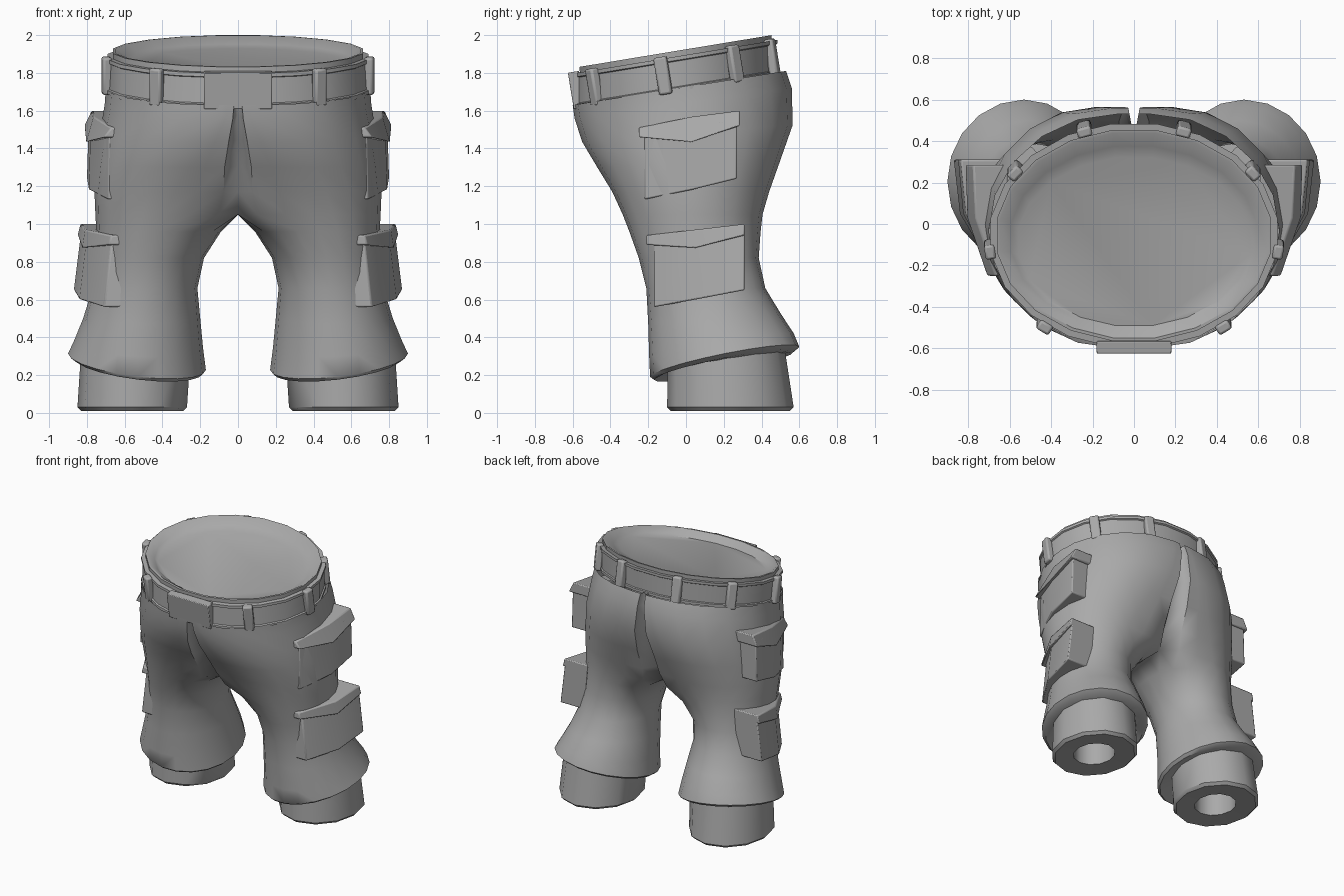
import bpy, bmesh
from math import sin, cos, pi, radians, atan
from mathutils import Matrix, Vector

if "Cube" in bpy.data.objects:
    bpy.data.objects.remove(bpy.data.objects["Cube"])

cloth = bpy.data.materials.new("grey cloth")
cloth.use_nodes = True
grey = (0.4, 0.4, 0.4, 1)
cloth.diffuse_color = grey
cloth.node_tree.nodes["Principled BSDF"].inputs["Base Color"].default_value = grey


def finish(bm, name, mirror=False, bevel=0, angle=40):
    bmesh.ops.recalc_face_normals(bm, faces=bm.faces)
    mesh = bpy.data.meshes.new(name)
    bm.to_mesh(mesh)
    bm.free()
    mesh.materials.append(cloth)
    ob = bpy.data.objects.new(name, mesh)
    bpy.context.collection.objects.link(ob)
    if bevel:
        mod = ob.modifiers.new("soft edges", "BEVEL")
        mod.width = bevel
        mod.segments = 2
    if mirror:
        mod = ob.modifiers.new("mirror", "MIRROR")
        mod.use_clip = True
    bpy.ops.object.select_all(action="DESELECT")
    ob.select_set(True)
    bpy.context.view_layer.objects.active = ob
    bpy.ops.object.shade_smooth_by_angle(angle=radians(angle))
    return ob


def loft(bm, rings, cap_start=False, cap_end=False, loop=False):
    """Join closed rings of points into a skin, leaving the centre plane open."""
    rows = [[bm.verts.new(p) for p in ring] for ring in rings]
    pairs = list(zip(rows, rows[1:]))
    if loop:
        pairs.append((rows[-1], rows[0]))
    n = len(rows[0])
    for a, b in pairs:
        for i in range(n):
            j = (i + 1) % n
            quad = (a[i], a[j], b[j], b[i])
            if any(abs(v.co.x) > 1e-4 for v in quad):
                bm.faces.new(quad)
    if cap_start:
        bm.faces.new(rows[0])
    if cap_end:
        bm.faces.new(rows[-1])


def leg_ring(z, slope, lean, cx, inner, outer, front, back, square=0, n=20):
    """Ring around one leg; square pushes the inner half flat to the centre plane."""
    cy, ry = (front + back) / 2, (back - front) / 2
    points = []
    for i in range(n):
        t = 2 * pi * i / n
        c, s = cos(t), sin(t)
        if c < 0:
            k = 1 + square * (1 / max(abs(c), abs(s)) - 1)
            x, y = max(0, cx + c * k * (cx - inner)), cy + s * k * ry
        else:
            x, y = cx + c * (outer - cx), cy + s * ry
        points.append((x, y, z + slope * (y - cy) + lean * (x - cx)))
    return points


# Trouser body: hips, crotch, legs and flared hems
bm = bmesh.new()
loft(bm, [
    leg_ring(1.72, .16, 0, .08, 0, .70, -.60, .53, 1),
    leg_ring(1.64, .14, 0, .10, 0, .705, -.59, .56, 1),
    leg_ring(1.48, .08, 0, .18, 0, .73, -.55, .565, 1),
    leg_ring(1.32, .04, 0, .26, 0, .75, -.47, .50, 1),
    leg_ring(1.17, 0, 0, .34, -.03, .76, -.39, .44, .9),
    leg_ring(1.05, 0, 0, .39, -.04, .755, -.335, .405, .6),
    leg_ring(.96, 0, 0, .43, .09, .75, -.30, .395, .3),
    leg_ring(.82, 0, 0, .47, .18, .75, -.25, .385),
    leg_ring(.66, 0, 0, .49, .215, .77, -.21, .42),
    leg_ring(.50, .08, 0, .51, .20, .82, -.20, .50),
    leg_ring(.36, .16, .05, .53, .185, .87, -.195, .57),
    leg_ring(.27, .20, .12, .53, .17, .90, -.19, .60),
    leg_ring(.25, .20, .12, .53, .19, .87, -.17, .57),
    leg_ring(.27, .14, .06, .55, .30, .81, -.08, .50),
])
finish(bm, "trouser_legs", mirror=True, angle=50)

# Ankle cuffs with a thick bottom and an opening
bm = bmesh.new()
loft(bm, [
    leg_ring(.34, .05, 0, .55, .25, .83, -.095, .52, n=12),
    leg_ring(.03, 0, 0, .56, .27, .85, -.10, .57, n=12),
    leg_ring(.01, 0, 0, .56, .29, .83, -.08, .55, n=12),
    leg_ring(.02, 0, 0, .56, .42, .70, .07, .39, n=12),
    leg_ring(.25, 0, 0, .56, .42, .70, .07, .39, n=12),
], cap_end=True)
finish(bm, "ankle_cuffs", mirror=True)

# Waist, tilted down toward the front
TILT, WX, WY, CY = .165, .69, .535, -.055


def waist_ring(offset, height, shift=0, n=20):
    points = []
    for i in range(n):
        t = 2 * pi * i / n + pi / n
        y = CY + shift + (WY + offset) * sin(t)
        points.append(((WX + offset) * cos(t), y, 1.71 + height + TILT * y))
    return points


bm = bmesh.new()
loft(bm, [waist_ring(-.03, .02), waist_ring(-.02, .215), waist_ring(-.035, .215),
          waist_ring(-.09, .18, -.01), waist_ring(-.125, .165, -.03)], cap_end=True)
finish(bm, "waistband")

bm = bmesh.new()
belt_profile = [(-.03, 0), (.01, 0), (.01, .02), (0, .025),
                (0, .16), (.01, .165), (.01, .185), (-.03, .185)]
loft(bm, [waist_ring(o, h) for o, h in belt_profile], loop=True)
finish(bm, "belt", angle=30)


def tilted_box(bm, t, offset, size):
    y = CY + (WY + offset) * sin(t)
    place = Vector(((WX + offset) * cos(t), y, 1.71 + .095 + TILT * y))
    facing = Vector((cos(t) / WX, sin(t) / WY)).normalized()
    turn = Vector((1, 0)).angle_signed(facing)
    matrix = (Matrix.Translation(place) @ Matrix.Rotation(atan(TILT), 4, "X")
              @ Matrix.Rotation(-turn, 4, "Z") @ Matrix.Diagonal((*size, 1)))
    bmesh.ops.create_cube(bm, size=1, matrix=matrix)


# Belt loops and buckle plate
bm = bmesh.new()
for degrees in (-52, -7, 35, 70):
    tilted_box(bm, radians(degrees), .01, (.05, .07, .20))
finish(bm, "belt_loops", mirror=True, bevel=.012)

bm = bmesh.new()
tilted_box(bm, -pi / 2, -.01, (.06, .36, .195))
finish(bm, "buckle_plate", bevel=.005)


def slab(name, ys, xs, inner, low, high, flare):
    """Panel folded around the leg; low and high give heights at front, fold and back."""
    bm = bmesh.new()
    rings = []
    for heights, grow in ((low, flare), (high, 0)):
        outside = [(x + grow, y, z) for x, y, z in zip(xs, ys, heights)]
        inside = [(inner, y, z) for y, z in zip(ys, heights)]
        rings.append(outside + inside[::-1])
    loft(bm, rings, True, True)
    finish(bm, name, mirror=True, bevel=.008)


# Cargo pockets with folded flaps
slab("upper_pockets", (-.22, .03, .27), (.68, .78, .79), .62,
     (1.13, 1.18, 1.24), (1.49, 1.52, 1.56), .01)
slab("upper_pocket_flaps", (-.25, .03, .285), (.67, .765, .775), .61,
     (1.46, 1.43, 1.52), (1.51, 1.57, 1.60), .04)
slab("lower_pockets", (-.17, .05, .31), (.67, .80, .83), .61,
     (.56, .60, .65), (.90, .94, .97), .04)
slab("lower_pocket_flaps", (-.21, .05, .31), (.67, .81, .835), .61,
     (.89, .87, .94), (.94, .97, 1.0), .015)
